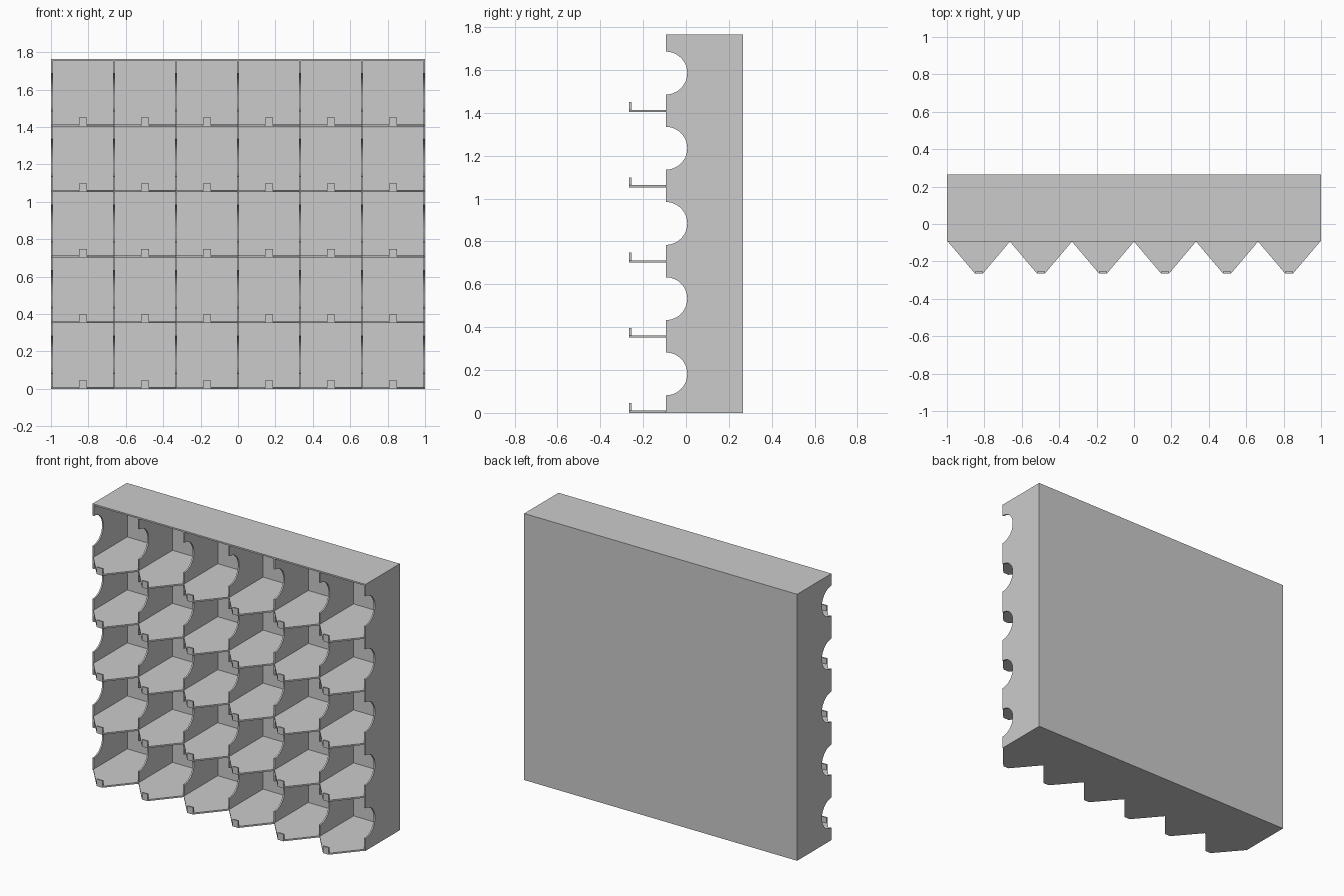
import bpy, bmesh, math
from mathutils import Vector

cube = bpy.data.objects.get("Cube")
if cube:
    bpy.data.objects.remove(cube, do_unlink=True)

COLS, ROWS = 6, 5
T = 0.01                      # board thickness
H = 1.765
PX = (2 - T) / COLS           # cell pitch across
PZ = (H - T) / ROWS           # cell pitch upward
BACK, FRONT, TIP = 0.265, -0.094, -0.265
TAB = 0.042                   # tab width
NOTCH_R, NOTCH_Z = 0.1, 0.182

grey = bpy.data.materials.new("plain_grey")
grey.use_nodes = True
colour = (0.6, 0.6, 0.6, 1)
grey.diffuse_color = colour
grey.node_tree.nodes["Principled BSDF"].inputs["Base Color"].default_value = colour


def prism(name, points, direction):
    """Extrude a closed outline along a direction."""
    bm = bmesh.new()
    face = bm.faces.new([bm.verts.new(p) for p in points])
    out = bmesh.ops.extrude_face_region(bm, geom=[face])
    moved = [v for v in out["geom"] if isinstance(v, bmesh.types.BMVert)]
    bmesh.ops.translate(bm, verts=moved, vec=Vector(direction))
    bmesh.ops.recalc_face_normals(bm, faces=bm.faces)
    mesh = bpy.data.meshes.new(name)
    bm.to_mesh(mesh)
    bm.free()
    mesh.materials.append(grey)
    obj = bpy.data.objects.new(name, mesh)
    bpy.context.collection.objects.link(obj)
    return obj


def box(name, x0, x1, y0, y1, z0, z1):
    outline = [(x0, y0, z0), (x1, y0, z0), (x1, y1, z0), (x0, y1, z0)]
    return prism(name, outline, (0, 0, z1 - z0))


# Back and top boards
box("back_panel", -1, 1, BACK - T, BACK, 0, H)
box("top_board", -1, 1, FRONT, BACK - T, H - T, H)

# Upright dividers with a round finger notch in every row
profile = [(BACK - T, H - T), (BACK - T, 0), (FRONT, 0)]
for row in range(ROWS):
    for step in range(25):
        a = math.pi * (step / 24 - 0.5)
        profile.append((FRONT + NOTCH_R * math.cos(a),
                        row * PZ + NOTCH_Z + NOTCH_R * math.sin(a)))
profile.append((FRONT, H - T))
for col in range(COLS + 1):
    x = -1 + col * PX
    prism(f"divider_{col + 1}", [(x, y, z) for y, z in profile], (T, 0, 0))

# Shelves with a tapered tongue per cell, each ending in an upright tab
edge = 1 - T / 2
shelf = [(edge, BACK - T), (-edge, BACK - T), (-edge, FRONT)]
centres = [-edge + (col + 0.5) * PX for col in range(COLS)]
for x in centres:
    shelf += [(x - TAB / 2, TIP), (x + TAB / 2, TIP), (x + PX / 2, FRONT)]
for row in range(ROWS):
    z = row * PZ
    prism(f"shelf_{row + 1}", [(x, y, z) for x, y in shelf], (0, 0, T))
    for col, x in enumerate(centres):
        box(f"tab_{row + 1}_{col + 1}", x - TAB / 2, x + TAB / 2,
            TIP, TIP + T, z + T, z + 0.046)
